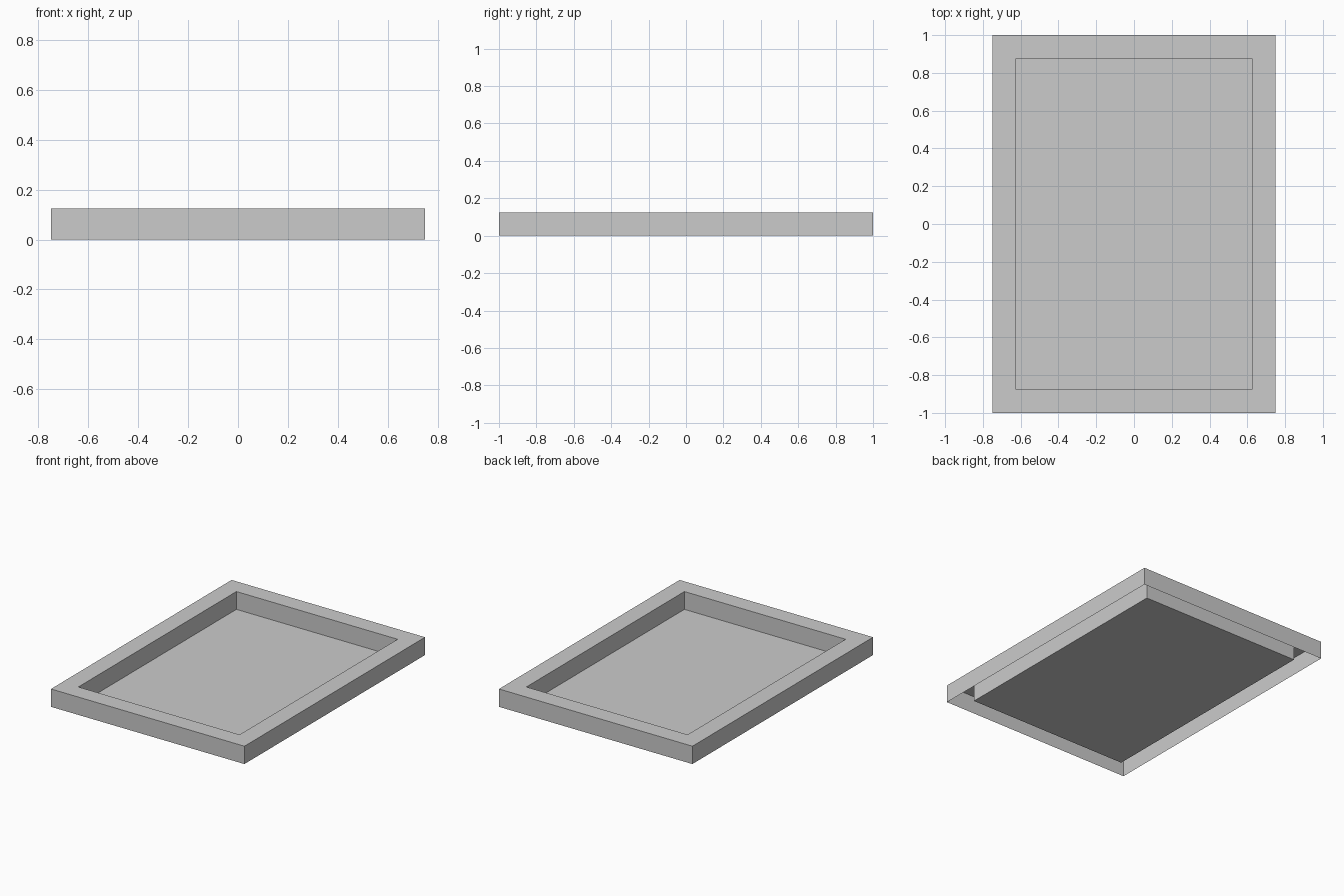
import bpy, bmesh

if "Cube" in bpy.data.objects:
    bpy.data.objects.remove(bpy.data.objects["Cube"])

WIDTH, LENGTH, HEIGHT, RIM = 1.5, 2.0, 0.125, 0.125

bm = bmesh.new()

# Outer block, standing on z = 0
bmesh.ops.create_cube(bm, size=1.0)
bmesh.ops.translate(bm, verts=bm.verts, vec=(0, 0, 0.5))
bmesh.ops.scale(bm, verts=bm.verts, vec=(WIDTH, LENGTH, HEIGHT))

# Open underside, leaving a hollow channel below the rim
bm.normal_update()
bottom = [f for f in bm.faces if f.normal.z < -0.5]
bmesh.ops.delete(bm, geom=bottom, context='FACES')

# Flat rim, then the recessed floor pushed down to ground level
top = [f for f in bm.faces if f.normal.z > 0.5]
bmesh.ops.inset_region(bm, faces=top, thickness=RIM, use_even_offset=True)
result = bmesh.ops.extrude_discrete_faces(bm, faces=top)
floor = result["faces"][0]
bmesh.ops.translate(bm, verts=floor.verts, vec=(0, 0, -HEIGHT))
bm.normal_update()

mesh = bpy.data.meshes.new("tray")
bm.to_mesh(mesh)
bm.free()
tray = bpy.data.objects.new("tray", mesh)
bpy.context.collection.objects.link(tray)
